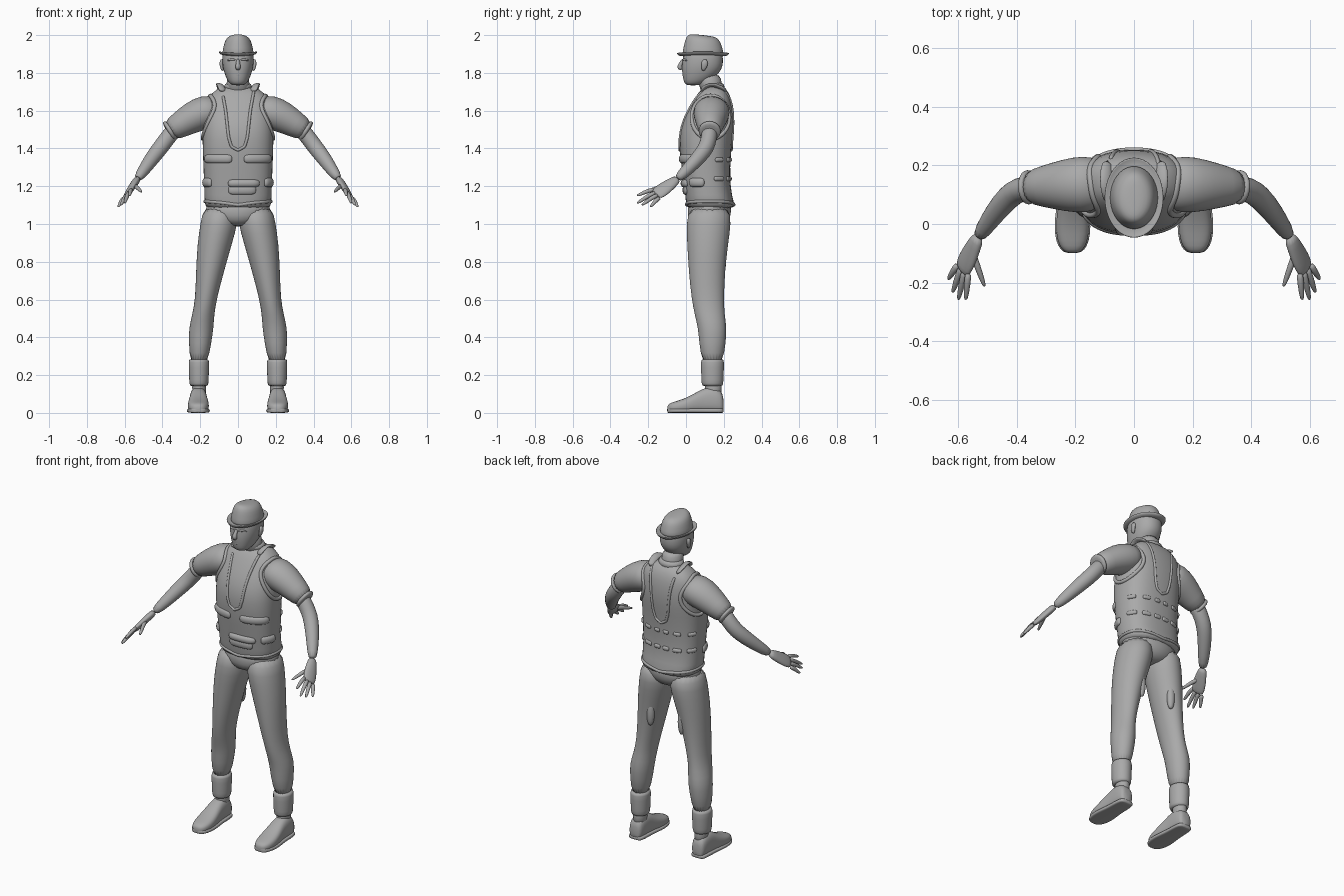
import bpy, bmesh
from math import cos, sin, pi, copysign
from mathutils import Vector
from mathutils.bvhtree import BVHTree

cube = bpy.data.objects.get("Cube")
if cube:
    bpy.data.objects.remove(cube, do_unlink=True)

SIDEWAYS, DEEP, UP = Vector((1, 0, 0)), Vector((0, 1, 0)), Vector((0, 0, 1))
shade = (0.4, 0.4, 0.4, 1)
grey = bpy.data.materials.new("plain grey")
grey.use_nodes = True
grey.diffuse_color = shade
grey.node_tree.nodes["Principled BSDF"].inputs["Base Color"].default_value = shade


def rounded(value, power):
    return copysign(abs(value) ** (2 / power), value)


def turn(count):
    return [2 * pi * i / count for i in range(count)]


def oval(centre, u, v, sides=20, power=2):
    """Superellipse ring spanned by the half axes u and v."""
    return [Vector(centre) + u * rounded(cos(a), power) + v * rounded(sin(a), power) for a in turn(sides)]


def loft(name, rings, mirror=False, closed=False):
    """Skin a list of rings, capping the ends unless it is a loop."""
    bm = bmesh.new()
    loops = [[bm.verts.new(point) for point in ring] for ring in rings]
    sides = len(loops[0])
    pairs = list(zip(loops, loops[1:]))
    if closed:
        pairs.append((loops[-1], loops[0]))
    else:
        bm.faces.new(loops[0])
        bm.faces.new(loops[-1])
    for low, high in pairs:
        for i in range(sides):
            j = (i + 1) % sides
            bm.faces.new((low[i], low[j], high[j], high[i]))
    bmesh.ops.recalc_face_normals(bm, faces=bm.faces)
    for face in bm.faces:
        face.smooth = True
    mesh = bpy.data.meshes.new(name)
    bm.to_mesh(mesh)
    bm.free()
    mesh.materials.append(grey)
    part = bpy.data.objects.new(name, mesh)
    bpy.context.collection.objects.link(part)
    if mirror:
        part.modifiers.new("mirror", 'MIRROR').use_mirror_merge = False
    subsurf = part.modifiers.new("smooth", 'SUBSURF')
    subsurf.levels = subsurf.render_levels = 1
    return part


def stack(name, rows, power=2, **options):
    """Loft of level rings: height, depth position, half width, half depth, offset to the side."""
    rings = []
    for z, y, width, depth, *offset in rows:
        x = offset[0] if offset else 0
        rings.append(oval((x, y, z), SIDEWAYS * width, DEEP * depth, power=power))
    return loft(name, rings, **options)


def tube(name, path, radii, across=DEEP, sides=12, closed=False, mirror=False):
    """Sweep ovals along a path; the first radius of a pair runs along the across direction."""
    path = [Vector(point) for point in path]
    count = len(path)
    if not isinstance(radii, list):
        radii = [radii] * count
    rings = []
    for i, point in enumerate(path):
        following = path[(i + 1) % count] if closed else path[min(i + 1, count - 1)]
        previous = path[i - 1] if closed else path[max(i - 1, 0)]
        along = (following - previous).normalized()
        side = across(point) if callable(across) else across
        u = (side - along * side.dot(along)).normalized()
        a, b = radii[i] if isinstance(radii[i], tuple) else (radii[i], radii[i])
        rings.append(oval(point, u * a, along.cross(u) * b, sides))
    return loft(name, rings, closed=closed, mirror=mirror)


# Vest body
vest = stack("vest", [
    (1.08, .13, .17, .13), (1.1, .13, .18, .13), (1.2, .11, .18, .12), (1.4, .1, .19, .14),
    (1.5, .11, .19, .145), (1.58, .125, .185, .13), (1.65, .14, .175, .105),
    (1.69, .145, .145, .085), (1.735, .15, .085, .05)], power=2.5)
bpy.context.view_layer.update()
skin = BVHTree.FromObject(vest, bpy.context.evaluated_depsgraph_get())
middle = Vector((0, .12, 0))


def surface(target, direction):
    """Point of the vest met when coming in towards target from the given direction."""
    hit = skin.ray_cast(target + direction * 2, -direction)[0]
    return hit or target


def around(angle, z):
    return surface(middle + UP * z, Vector((sin(angle), -cos(angle), 0)))


def outward(point):
    return Vector((point.x, point.y - middle.y, 0))


# Hem, harness cords, shoulder straps and armhole piping
tube("vest_hem", [around(a, 1.1 + .02 * abs(sin(a))) for a in turn(32)], .009, UP, closed=True)
for label, facing in (("front", -DEEP), ("back", DEEP)):
    strand = [(.085, 1.71), (.065, 1.6), (.05, 1.46), (.035, 1.41), (0, 1.39)]
    whole = strand + [(-x, z) for x, z in reversed(strand[:-1])]
    dense = []
    for (x, z), (next_x, next_z) in zip(whole, whole[1:]):
        for step in range(4):
            t = step / 4
            target = Vector((x + (next_x - x) * t, middle.y, z + (next_z - z) * t))
            dense.append(surface(target, facing))
    tube(label + "_cord", dense, .008)
tube("shoulder_straps", [(.08, .08, 1.7), (.09, .1, 1.73), (.1, .15, 1.745), (.09, .22, 1.7)],
     (.022, .01), SIDEWAYS + UP / 2, mirror=True)
armhole = [Vector((.15, .13 + .1 * cos(a), 1.565 + .115 * sin(a))) for a in turn(32)]
tube("armhole_piping", [surface(point, SIDEWAYS) for point in armhole], .011, SIDEWAYS,
     closed=True, mirror=True)


def wrapped_bar(name, centre, reach, z, height, depth, mirror=True):
    """Flat bar that follows the vest, tapered at both ends."""
    path = [around(centre + reach * i / 4, z) for i in range(-4, 5)]
    full, end = (depth, height), (depth / 2, height * .7)
    tube(name, path, [end] + [full] * 7 + [end], outward, mirror=mirror)


# Belt bars, pouches and rear tabs
wrapped_bar("upper_belts", .7, .5, 1.345, .024, .014)
wrapped_bar("front_pouch_flap", .2, .6, 1.215, .022, .018, mirror=False)
wrapped_bar("front_pouch", .15, .55, 1.18, .025, .012, mirror=False)
wrapped_bar("side_pouches", 1.2, .25, 1.22, .024, .014)
for i in range(3):
    angle = 1.9 + i / 2
    wrapped_bar("rear_upper_tabs", angle, .14, 1.34, .012, .009)
    wrapped_bar("rear_lower_tabs", angle, .17, 1.24, .013, .009)

# Trousers with cuffs and rear thigh patches
stack("trouser_seat", [(1.14, .125, .165, .11), (1.07, .125, .18, .12), (1.02, .12, .15, .11),
                       (.985, .12, .06, .07)])
stack("trouser_legs", [
    (1.1, .125, .09, .11, .095), (1, .12, .1, .12, .1), (.9, .115, .093, .11, .123),
    (.75, .11, .075, .097, .148), (.6, .115, .057, .086, .17), (.52, .125, .059, .08, .184),
    (.45, .14, .066, .077, .195), (.38, .14, .061, .072, .2), (.25, .14, .047, .055, .208)], mirror=True)
stack("trouser_cuffs", [(z, .14, width, width + .007, .207) for z, width in
                        ((.285, .05), (.28, .056), (.2, .053), (.15, .051), (.14, .045))], mirror=True)
stack("thigh_patches", [(.8 + .085 * cos(a), .19, .026 * sin(a), .024 * sin(a), .105)
                        for a in (.3, .8, 1.6, 2.3, 2.8)], mirror=True)

# Shoes, soles and ankles; each row is depth position, half width, height
stack("ankles", [(z, .145, .037, .045, .206) for z in (.2, .13, .08)], mirror=True)
shoe = [(.2, .03, .08), (.185, .042, .125), (.13, .046, .14), (.085, .046, .128), (.04, .053, .1),
        (-.01, .058, .075), (-.06, .052, .06), (-.09, .036, .05), (-.1, .015, .035)]
loft("shoes", [oval((.21, y, height / 2), SIDEWAYS * width, UP * height / 2, power=2.6)
               for y, width, height in shoe], mirror=True)
loft("soles", [oval((.21, y, .012), SIDEWAYS * (width + .005), UP * .012, power=4)
               for y, width, height in shoe], mirror=True)

# Sleeves with hems, then bare arms
shoulder, sleeve_end = Vector((.24, .132, 1.565)), Vector((.37, .125, 1.487))
tube("sleeves", [(.1, .14, 1.61), (.17, .135, 1.595), shoulder, shoulder.lerp(sleeve_end, .5), sleeve_end],
     [(.085, .07), (.1, .092), (.09, .085), (.072, .07), (.057, .058)], sides=20, mirror=True)
tube("sleeve_hems", [shoulder.lerp(sleeve_end, t) for t in (.85, .9, .98, 1.02)],
     [.055, .062, .061, .05], mirror=True)
wrist = Vector((.535, -.05, 1.235))
tube("arms", [(.32, .127, 1.52), (.37, .123, 1.46), (.41, .11, 1.405), (.45, .07, 1.355),
              (.495, .01, 1.29), wrist], [.045, .044, .044, .042, .034, .025], mirror=True)

# Hands: fingers fan out from the first knuckle to the last
first, last = Vector((.566, -.165, 1.183)), Vector((.602, -.137, 1.14))
spread = last - first
palm_end = first.lerp(last, .5)
tube("palms", [wrist.lerp(palm_end, t) for t in (-.1, .25, .6, .95, 1.1)],
     [(.024, .02), (.033, .02), (.042, .019), (.042, .016), (.034, .011)], spread, mirror=True)


def digit(name, base, tip):
    tip = Vector(tip)
    knuckle = base.lerp(tip, .4) + UP * .006
    tube(name, [base, knuckle, base.lerp(tip, .85), tip], [.0125, .0115, .009, .004], spread, mirror=True)


digit("thumbs", wrist.lerp(palm_end, .4), (.51, -.215, 1.17))
tips = {"index": (.575, -.26, 1.15), "middle": (.6, -.26, 1.11), "ring": (.62, -.235, 1.1),
        "little": (.635, -.19, 1.09)}
for i, (label, tip) in enumerate(tips.items()):
    digit(label + "_fingers", first.lerp(last, i / 3), tip)

# Neck and head
stack("neck", [(1.68, .14, .07, .06), (1.74, .13, .06, .06), (1.8, .115, .06, .07)])
stack("shirt_collar", [(1.7, .145, .085, .07), (1.735, .14, .073, .062), (1.75, .14, .066, .058)])
stack("head", [(1.733, .035, .03, .03), (1.748, .05, .05, .062), (1.78, .07, .066, .088),
               (1.815, .083, .078, .106), (1.85, .088, .084, .11), (1.9, .09, .084, .106),
               (1.94, .09, .07, .09)], power=2.2)
tube("nose", [(0, -.01, 1.875), (0, -.028, 1.85), (0, -.037, 1.83), (0, -.02, 1.817)],
     [.008, .011, .016, .011], SIDEWAYS)
tube("brows", [(.012, -.016, 1.868), (.035, -.012, 1.873), (.058, .006, 1.865)],
     [.005, .007, .004], mirror=True)
for label, z in (("upper", 1.797), ("lower", 1.787)):
    tube(label + "_lip", [(x, abs(x) / 2 - .018, z) for x in (-.026, 0, .026)], [.003, .007, .003])
tube("ears", [(.08, .09, 1.81), (.087, .095, 1.83), (.09, .1, 1.855), (.083, .1, 1.873)],
     [.007, (.016, .009), (.02, .01), .008], mirror=True)


# Hat with a pinched crown that slopes to the back and a curled brim
def hat_ring(z, width, depth, slope=0, curl=0):
    ring = oval((0, .09, z), SIDEWAYS * width, DEEP * depth)
    for point in ring:
        point.z += curl * abs(point.x) - slope * (point.y - .09)
    return ring


loft("hat_crown", [hat_ring(1.885, .085, .112), hat_ring(1.91, .084, .11), hat_ring(1.95, .076, .1, .06),
                   hat_ring(1.98, .065, .09, .12), hat_ring(1.995, .045, .074, .12),
                   hat_ring(2, .015, .05, .12)])
loft("hat_brim", [hat_ring(z, width, width + .037, curl=.08) for z, width in
                  ((1.885, .07), (1.89, .095), (1.9, .103), (1.907, .102), (1.9, .09), (1.9, .07))])
